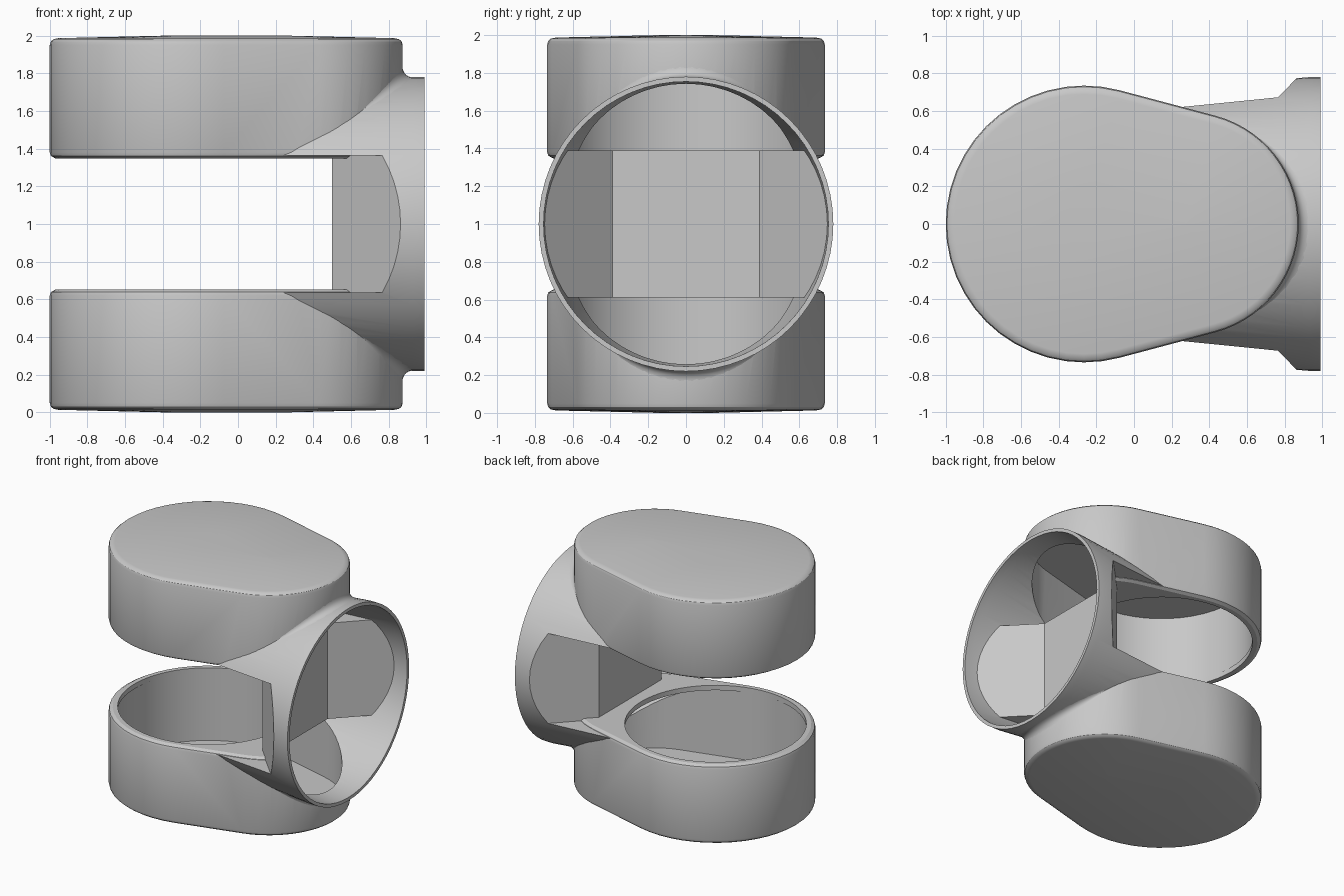
import bpy, bmesh, math
from mathutils import Vector

if "Cube" in bpy.data.objects:
    bpy.data.objects.remove(bpy.data.objects["Cube"], do_unlink=True)

grey = bpy.data.materials.new("plain grey")
grey.use_nodes = True
grey.diffuse_color = (0.58, 0.58, 0.58, 1)
grey.node_tree.nodes["Principled BSDF"].inputs["Base Color"].default_value = (0.58, 0.58, 0.58, 1)

# Egg outline: a big arc and a small arc joined by tangents
BIG_X, BIG_R, SMALL_X, SMALL_R = -0.265, 0.735, 0.28, 0.595
TANGENT = math.acos((BIG_R - SMALL_R) / (SMALL_X - BIG_X))


def egg(inset, z, n=28):
    pts = []
    for cx, r, a0, a1 in ((BIG_X, BIG_R, TANGENT, 2 * math.pi - TANGENT),
                          (SMALL_X, SMALL_R, -TANGENT, TANGENT)):
        for i in range(n + 1):
            a = a0 + (a1 - a0) * i / n
            pts.append((cx + (r - inset) * math.cos(a), (r - inset) * math.sin(a), z))
    return pts


def loft(name, rings):
    """Closed solid skinned through matching rings."""
    bm = bmesh.new()
    vs = [[bm.verts.new(p) for p in ring] for ring in rings]
    n = len(vs[0])
    for a, b in zip(vs, vs[1:]):
        for i in range(n):
            j = (i + 1) % n
            bm.faces.new((a[i], a[j], b[j], b[i]))
    bm.faces.new(vs[0][::-1])
    bm.faces.new(vs[-1])
    bmesh.ops.recalc_face_normals(bm, faces=bm.faces)
    me = bpy.data.meshes.new(name)
    bm.to_mesh(me)
    bm.free()
    me.materials.append(grey)
    ob = bpy.data.objects.new(name, me)
    bpy.context.collection.objects.link(ob)
    return ob


def funnel(name, stations, n=64):
    """Round solid along x from (x, radius) stations, axis at z = 1."""
    return loft(name, [[(x, r * math.cos(2 * math.pi * i / n),
                         1 + r * math.sin(2 * math.pi * i / n)) for i in range(n)]
                       for x, r in stations])


def prism(name, outline, z0, z1):
    return loft(name, [[(x, y, z) for x, y in outline] for z in (z0, z1)])


def slot_outline(flat_x, flat_y, far_x, far_y):
    return [(-1.5, -far_y), (far_x, -far_y), (flat_x, -flat_y),
            (flat_x, flat_y), (far_x, far_y), (-1.5, far_y)]


def boolean(target, tool, operation):
    mod = target.modifiers.new("cut", "BOOLEAN")
    mod.operation, mod.solver, mod.object = operation, "EXACT", tool
    bpy.context.view_layer.objects.active = target
    bpy.ops.object.modifier_apply(modifier=mod.name)
    bpy.data.objects.remove(tool, do_unlink=True)


# Outer skin: slotted funnel joined to the two rounded cups
body = funnel("double_cup_body", [(0.05, 0.704), (0.93, 0.78), (0.99, 0.78)])
boolean(body, prism("slot", slot_outline(0.5, 0.4, 1.52, 1.45), 0.635, 1.365), "DIFFERENCE")
cup_levels = [(0.59, 0.0), (0.045, 0.013), (0.02, 0.018), (0.006, 0.03), (0.0, 0.05),
              (0.0, 0.62), (0.006, 0.638), (0.03, 0.652)]
for top in (False, True):
    cup = loft("cup", [egg(o, 2 - z if top else z) for o, z in cup_levels])
    boolean(body, cup, "UNION")

# Inner hollow: egg chamber and funnel bore, keeping the slot walls
hollow = loft("hollow", [egg(0.06, 0.06), egg(0.06, 1.94)])
boolean(hollow, funnel("bore", [(0.1, 0.678), (0.93, 0.753), (1.2, 0.757)]), "UNION")
boolean(hollow, prism("slot_wall", slot_outline(0.53, 0.39, 1.55, 1.44), 0.612, 1.388), "DIFFERENCE")
boolean(body, hollow, "DIFFERENCE")

# Round mouths of the cups
mouth = [(BIG_X + 0.668 * math.cos(2 * math.pi * i / 64),
          0.668 * math.sin(2 * math.pi * i / 64)) for i in range(64)]
boolean(body, prism("mouth", mouth, 0.5, 1.5), "DIFFERENCE")


# Soft fillets where the funnel meets the small end of each cup
def funnel_z(x, y):
    r = min(0.78, 0.704 + (x - 0.05) * 0.076 / 0.88)
    return math.sqrt(r * r - y * y)


def fillet(name, side):
    rings = []
    for i in range(33):
        a = math.radians(-52 + 104 * i / 32)
        n = Vector((math.cos(a), math.sin(a), 0))
        p = Vector((SMALL_X, 0, 0)) + n * (SMALL_R - 0.002)
        p.z = funnel_z(p.x, p.y) - 0.002
        f = 0.004 + 0.07 * (1 - (a / math.radians(52)) ** 2)
        up = p + Vector((0, 0, f))
        out = p + n * f
        out.z = funnel_z(out.x, out.y) - 0.002
        ring = []
        for k in range(7):
            t = k / 6
            ring.append(up * (1 - t) ** 2 + p * 2 * t * (1 - t) + out * t * t)
        ring.append(p - n * 0.02 - Vector((0, 0, 0.01)))
        rings.append([(v.x, v.y, 1 + side * v.z) for v in ring])
    return loft(name, rings)


parts = [body, fillet("upper_fillet", 1), fillet("lower_fillet", -1)]

bpy.ops.object.select_all(action="DESELECT")
for ob in parts:
    ob.select_set(True)
bpy.context.view_layer.objects.active = body
bpy.ops.object.shade_smooth_by_angle(angle=math.radians(30))
